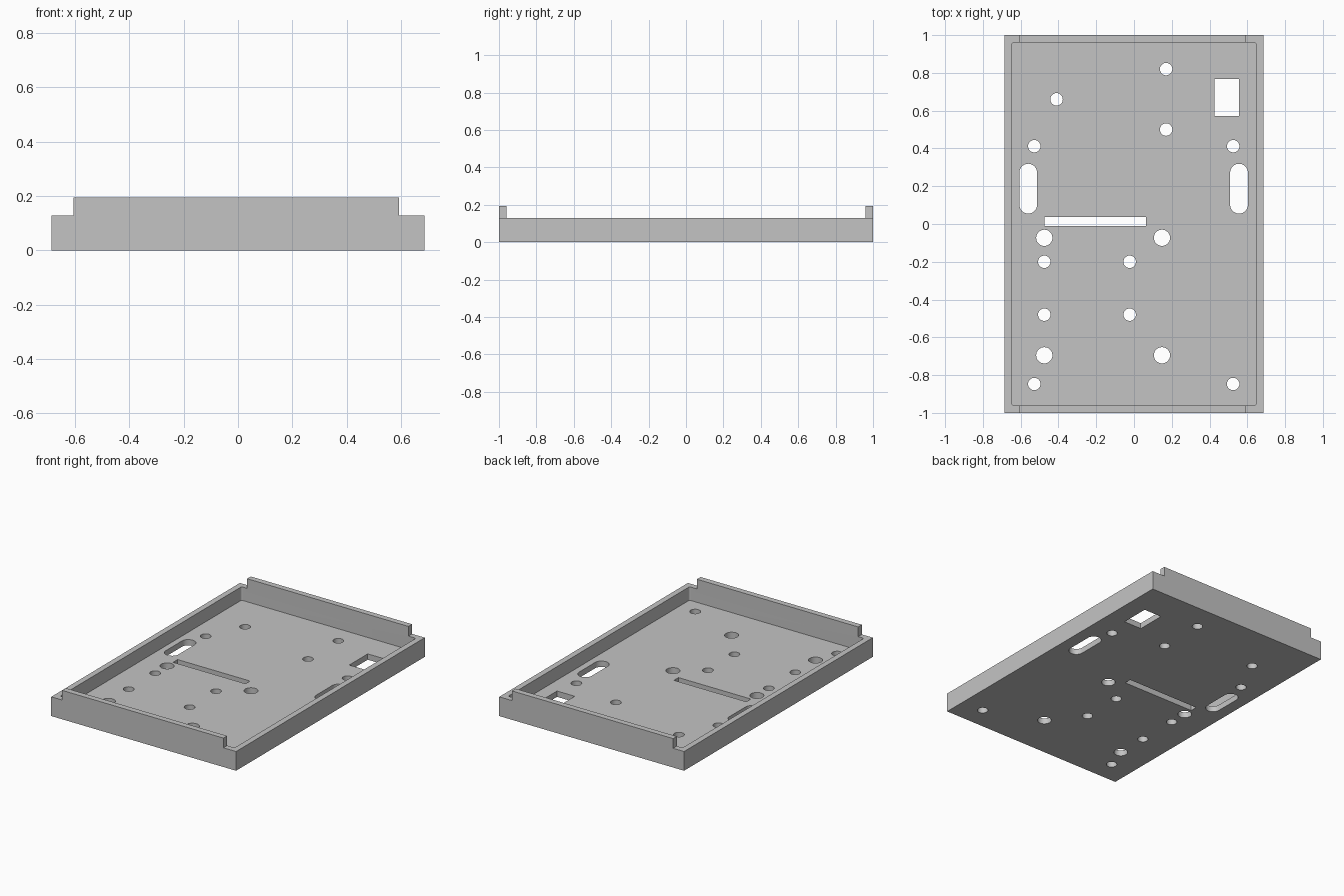
import bpy
import bmesh
import math

cube = bpy.data.objects.get("Cube")
if cube:
    bpy.data.objects.remove(cube, do_unlink=True)

LENGTH, WIDTH = 2.0, 1.372
WALL, FLOOR = 0.039, 0.039
RIM, TOP = 0.129, 0.194

grey = bpy.data.materials.new("light grey")
grey.use_nodes = True
colour = (0.55, 0.55, 0.55, 1)
grey.diffuse_color = colour
grey.node_tree.nodes["Principled BSDF"].inputs["Base Color"].default_value = colour


def add_prism(bm, x, y, w, d, z0, z1, r=0.0, steps=8):
    """Upright block with rounded corners; a full radius gives a cylinder or slot."""
    points = []
    for i, (sx, sy) in enumerate([(1, 1), (-1, 1), (-1, -1), (1, -1)]):
        cx, cy = x + sx * (w / 2 - r), y + sy * (d / 2 - r)
        for k in range(steps + 1 if r else 1):
            a = math.pi / 2 * (i + k / steps)
            p = (cx + r * math.cos(a), cy + r * math.sin(a))
            if not points or min(math.dist(p, points[-1]), math.dist(p, points[0])) > 1e-5:
                points.append(p)
    low = [bm.verts.new((px, py, z0)) for px, py in points]
    high = [bm.verts.new((px, py, z1)) for px, py in points]
    bm.faces.new(low[::-1])
    bm.faces.new(high)
    n = len(points)
    for i in range(n):
        j = (i + 1) % n
        bm.faces.new((low[i], low[j], high[j], high[i]))


def make_object(name, prisms):
    bm = bmesh.new()
    for args in prisms:
        add_prism(bm, *args)
    mesh = bpy.data.meshes.new(name)
    bm.to_mesh(mesh)
    bm.free()
    mesh.materials.append(grey)
    obj = bpy.data.objects.new(name, mesh)
    bpy.context.collection.objects.link(obj)
    return obj


# Solid block that becomes the tray
tray = make_object("tray", [(0, 0, WIDTH, LENGTH, 0, TOP)])

# Open interior with slightly rounded corners
cavity = make_object("cavity_cutter", [
    (0, 0, WIDTH - 2 * WALL, LENGTH - 2 * WALL, FLOOR, 0.4, 0.012)])

# Long sides are lowered, leaving raised end lips
notches = make_object("rim_cutter", [
    (-0.605 - 0.25, 0, 0.5, 2.4, RIM, 0.4),
    (0.592 + 0.25, 0, 0.5, 2.4, RIM, 0.4)])

# Floor openings: screw holes, standoff holes, strap slots, cable slot, window
through = (-0.1, 0.1)
small = [(0.17, 0.82), (-0.41, 0.66), (0.17, 0.5)]
small += [(x, y) for x in (-0.528, 0.525) for y in (0.412, -0.847)]
small += [(x, y) for x in (-0.475, -0.023) for y in (-0.2, -0.48)]
large = [(x, y) for x in (-0.475, 0.148) for y in (-0.073, -0.695)]
openings = [(x, y, 2 * r, 2 * r, *through, r)
            for group, r in ((small, 0.033), (large, 0.043)) for x, y in group]
openings += [(x, 0.187, 0.094, 0.264, *through, 0.047) for x in (-0.56, 0.556)]
openings += [(-0.206, 0.014, 0.538, 0.048, *through),
             (0.491, 0.67, 0.132, 0.196, *through)]
holes = make_object("hole_cutter", openings)

# Cut, then discard the cutters
bpy.context.view_layer.objects.active = tray
for cutter in (cavity, notches, holes):
    cutter.hide_render = True
    mod = tray.modifiers.new(cutter.name, "BOOLEAN")
    mod.operation = "DIFFERENCE"
    mod.solver = "EXACT"
    mod.object = cutter
    bpy.ops.object.modifier_apply(modifier=mod.name)
    bpy.data.objects.remove(cutter, do_unlink=True)

# Smooth hole walls, sharp edges elsewhere
bpy.ops.object.select_all(action="DESELECT")
tray.select_set(True)
bpy.ops.object.shade_smooth_by_angle(angle=math.radians(30))
